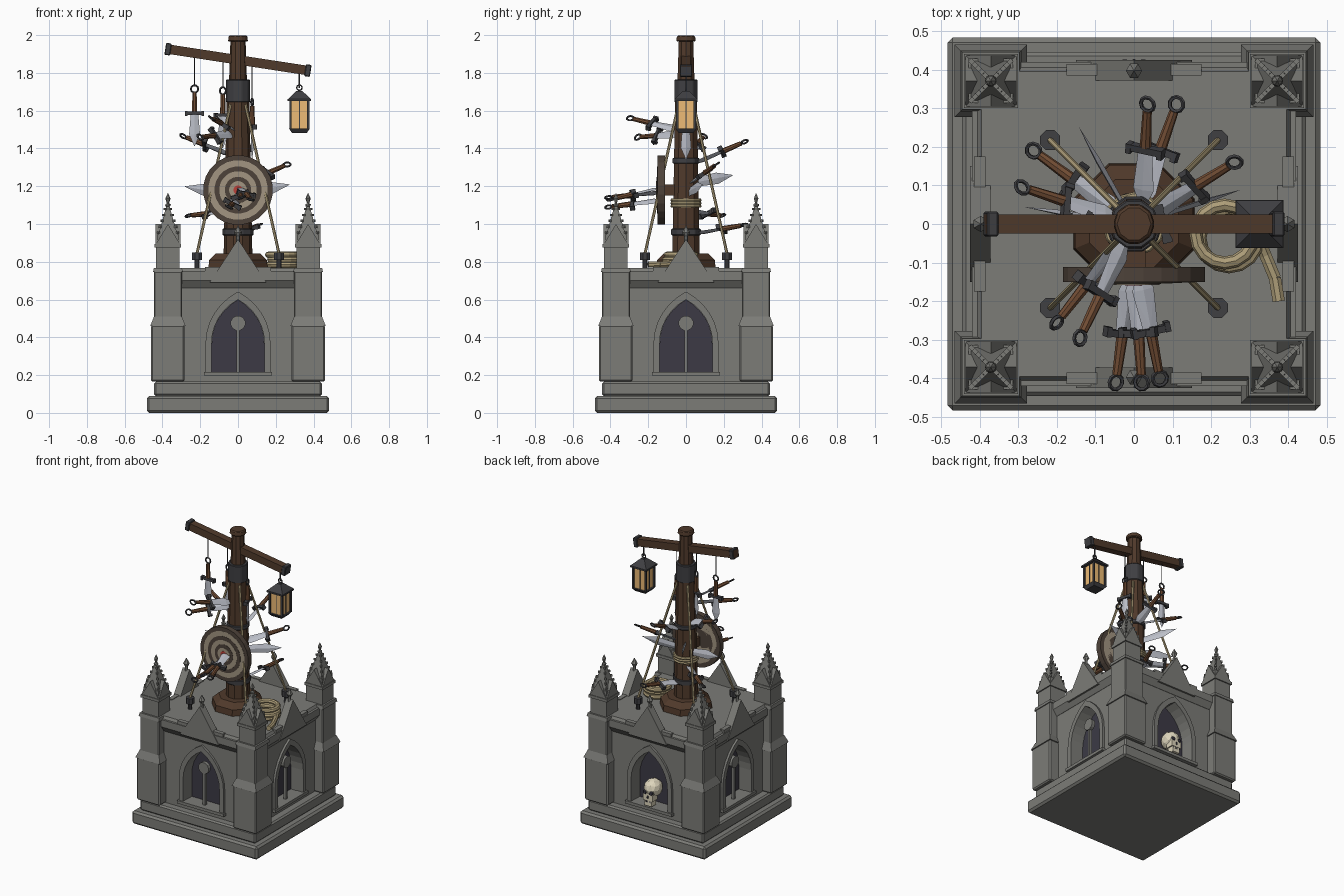
import bpy, bmesh, math
from mathutils import Matrix, Vector

if "Cube" in bpy.data.objects:
    bpy.data.objects.remove(bpy.data.objects["Cube"])
pi = math.pi
V = Vector

def mat(name, r, g, b):
    m = bpy.data.materials.new(name)
    m.diffuse_color = (r, g, b, 1)
    m.use_nodes = True
    m.node_tree.nodes["Principled BSDF"].inputs["Base Color"].default_value = m.diffuse_color
    return m

STONE = mat("stone", .2, .2, .185)
DARK = mat("niche_dark", .045, .042, .06)
WOOD = mat("wood", .08, .042, .024)
GRIP = mat("grip", .17, .075, .035)
IRON = mat("iron", .05, .05, .055)
STEEL = mat("steel", .5, .52, .58)
ROPE = mat("rope", .42, .34, .19)
GLASS = mat("lamp_glass", .85, .5, .18)
BONE = mat("bone", .72, .66, .5)
PALE = mat("target_pale", .36, .3, .22)
BROWN = mat("target_brown", .075, .055, .042)
RED = mat("target_red", .5, .05, .04)

def finish(name, bm, m, M=None, bevel=0):
    bmesh.ops.recalc_face_normals(bm, faces=bm.faces)
    me = bpy.data.meshes.new(name)
    bm.to_mesh(me)
    bm.free()
    me.materials.append(m)
    o = bpy.data.objects.new(name, me)
    bpy.context.collection.objects.link(o)
    if M:
        o.matrix_world = M
    if bevel:
        b = o.modifiers.new("bevel", 'BEVEL')
        b.width, b.segments = bevel, 1
    return o

def axis_frame(p, d, roll=0):
    z = V(d).normalized()
    x = z.cross(V((0, 0, 1)))
    x = V((1, 0, 0)) if x.length < 1e-4 else x.normalized()
    R = Matrix((x, z.cross(x), z)).transposed().to_4x4()
    return Matrix.Translation(p) @ R @ Matrix.Rotation(roll, 4, 'Z')

def tube(name, p, q, r1, r2, n, m, bevel=0, M=Matrix()):
    # n-sided tapered bar; with n=4 the radius is the half width
    p, q = V(p), V(q)
    k = 1 / math.cos(pi / 4) if n == 4 else 1
    L = (q - p).length
    bm = bmesh.new()
    bmesh.ops.create_cone(bm, cap_ends=True, segments=n, radius1=r1 * k, radius2=r2 * k, depth=L,
                          matrix=Matrix.Translation((0, 0, L / 2)) @ Matrix.Rotation(pi / n, 4, 'Z'))
    bmesh.ops.remove_doubles(bm, verts=bm.verts, dist=1e-5)
    return finish(name, bm, m, M @ axis_frame(p, q - p), bevel)

def up(name, x, y, z0, z1, r1, r2, n, m, bevel=0):
    return tube(name, (x, y, z0), (x, y, z1), r1, r2, n, m, bevel)

def box(name, c, s, m, M=Matrix()):
    bm = bmesh.new()
    bmesh.ops.create_cube(bm, size=1, matrix=Matrix.Translation(c) @ Matrix.Diagonal((*s, 1)))
    return finish(name, bm, m, M)

def ball(name, c, s, m, sub=1):
    bm = bmesh.new()
    bmesh.ops.create_icosphere(bm, subdivisions=sub, radius=1, matrix=Matrix.Translation(c) @ Matrix.Diagonal((*s, 1)))
    return finish(name, bm, m)

def prism(name, pts, y0, y1, m, M=Matrix()):
    bm = bmesh.new()
    f = bm.faces.new([bm.verts.new((x, y0, z)) for x, z in pts])
    g = bmesh.ops.extrude_face_region(bm, geom=[f])
    bmesh.ops.translate(bm, verts=[v for v in g['geom'] if isinstance(v, bmesh.types.BMVert)], vec=(0, y1 - y0, 0))
    return finish(name, bm, m, M)

def torus(name, M, R, r, a, b, m):
    bpy.ops.mesh.primitive_torus_add(major_radius=R, minor_radius=r, major_segments=a, minor_segments=b)
    o = bpy.context.object
    o.name, o.matrix_world = name, M
    o.data.materials.append(m)
    return o

def arch(w, z0, zs, rise, n=6):
    right = [(w * (2 * math.cos(t) - 1), zs + rise * math.sin(t) / math.sin(pi / 3))
             for t in [pi / 3 * i / n for i in range(n + 1)]]
    return [(-w, z0), (w, z0)] + right + [(-x, z) for x, z in right[-2::-1]]

# plinth, walls and cornice
up("plinth", 0, 0, 0, .09, .483, .483, 4, STONE, .013)
up("plinth_step", 0, 0, .09, .165, .445, .445, 4, STONE, .01)
walls = up("walls", 0, 0, .165, .7, .39, .39, 4, STONE)
up("cornice_slope", 0, 0, .66, .70, .392, .42, 4, STONE)
up("cornice", 0, 0, .70, .75, .42, .42, 4, STONE)
up("roof_slab", 0, 0, .75, .768, .405, .395, 4, STONE)

# four sides: niche, frame, tracery, gable
inner, outer = arch(.14, .215, .37, .23), arch(.172, .205, .37, .272)
for k in range(4):
    R = Matrix.Rotation(k * pi / 2, 4, 'Z')
    cut = prism("niche_cutter", inner, -.46, -.30, DARK, R)
    cut.hide_render = True
    cut.display_type = 'WIRE'
    cut.hide_set(True)
    b = walls.modifiers.new("niche", 'BOOLEAN')
    b.object, b.operation, b.solver = cut, 'DIFFERENCE', 'EXACT'
    prism("niche_back", arch(.139, .216, .37, .229), -.31, -.301, DARK, R)
    bm = bmesh.new()
    loops = [[bm.verts.new((x, y, z)) for x, z in pts] for pts, y in
             ((inner, -.385), (inner, -.405), (outer, -.405), (outer, -.385))]
    for i in range(4):
        a, c, n = loops[i], loops[(i + 1) % 4], len(inner)
        for j in range(n):
            bm.faces.new((a[j], a[(j + 1) % n], c[(j + 1) % n], c[j]))
    finish("arch_frame", bm, STONE, R)
    box("window_sill", (0, -.385, .207), (.36, .06, .02), STONE, R)
    if k != 2:
        box("mullion", (0, -.365, .33), (.018, .02, .24), STONE, R)
        tube("tracery_disc", (0, -.355, .475), (0, -.38, .475), .04, .04, 12, STONE, M=R)
    prism("gable", [(-.15, .69), (.15, .69), (0, .92)], -.425, -.372, STONE, R)
    box("gable_foot", (0, -.4, .76), (.35, .03, .025), STONE, R)
    tube("gable_finial_stem", (0, -.397, .9), (0, -.397, .95), .012, .008, 6, STONE, M=R)
    tube("gable_finial_low", (0, -.397, .935), (0, -.397, .955), .01, .021, 6, STONE, M=R)
    tube("gable_finial_tip", (0, -.397, .955), (0, -.397, .995), .021, 0, 6, STONE, M=R)

# corner piers with crocketed pinnacles
for sx in (-1, 1):
    for sy in (-1, 1):
        x, y = .371 * sx, .371 * sy
        up("pier_lower", x, y, .165, .465, .089, .089, 4, STONE, .008)
        up("pier_setoff", x, y, .46, .51, .094, .074, 4, STONE)
        up("pier_upper", x, y, .5, .75, .074, .074, 4, STONE, .006)
        up("pier_cap", x, y, .745, .768, .079, .074, 4, STONE)
        up("pinnacle_shaft", x, y, .765, .88, .062, .062, 4, STONE)
        up("pinnacle_band", x, y, .875, .895, .07, .07, 4, STONE)
        up("pinnacle_block", x, y, .89, .945, .058, .058, 4, STONE)
        for a in range(2):
            M = Matrix.Translation((x, y, 0)) @ Matrix.Rotation(a * pi / 2, 4, 'Z')
            prism("pinnacle_gable", [(-.066, .89), (.066, .89), (0, 1.0)], -.066, .066, STONE, M)
        up("spire", x, y, .94, 1.11, .052, .004, 4, STONE)
        for i in range(5):
            w, z = .05 - .009 * i, .955 + .031 * i
            for a in range(4):
                t = pi / 4 + a * pi / 2
                M = Matrix.Translation((x + 1.42 * w * math.cos(t), y + 1.42 * w * math.sin(t), z)) @ Matrix.Rotation(t, 4, 'Z')
                box("crocket", (0, 0, 0), (.013, .011, .012), STONE, M)
        ball("pinnacle_bead", (x, y, 1.1), (.017, .017, .012), STONE)
        up("pinnacle_tip_low", x, y, 1.11, 1.135, .006, .014, 6, STONE)
        up("pinnacle_tip", x, y, 1.135, 1.165, .014, 0, 6, STONE)

# post and its bands
up("post_base", 0, 0, .765, .81, .17, .165, 8, WOOD)
up("post_base_top", 0, 0, .81, .845, .165, .125, 8, WOOD)
up("post", 0, 0, .84, 1.68, .076, .06, 10, WOOD)
up("post_upper", 0, 0, 1.68, 1.975, .05, .04, 10, WOOD)
up("post_cap", 0, 0, 1.965, 1.998, .055, .05, 10, WOOD, .006)
for z0, z1, r in ((.94, .975, .083), (1.32, 1.35, .075), (1.645, 1.765, .065)):
    up("iron_band", 0, 0, z0, z1, r, r, 10, IRON, .004)
for i in range(3):
    torus("rope_wrap", Matrix.Translation((0, 0, 1.095 + .016 * i)), .074, .009, 12, 6, ROPE)

# slanted crossbeam
A, B = V((-.385, 0, 1.928)), V((.385, 0, 1.81))
tube("crossbeam", A, B, .025, .025, 4, WOOD)
for p, q in ((A, B), (B, A)):
    tube("beam_cap", p, p + (q - p).normalized() * .03, .032, .032, 4, IRON, .004)
def beam_z(x):
    return 1.869 - .153 * x

# lantern
lx = .325
up("lantern_hanger", lx, 0, 1.72, beam_z(lx), .004, .004, 6, IRON)
torus("lantern_ring", Matrix.Translation((lx, 0, 1.722)) @ Matrix.Rotation(pi / 2, 4, 'X'), .014, .004, 10, 5, IRON)
up("lantern_roof", lx, 0, 1.66, 1.705, .062, .015, 4, IRON)
up("lantern_eave", lx, 0, 1.65, 1.661, .062, .062, 4, IRON)
up("lantern_glass", lx, 0, 1.505, 1.655, .042, .042, 4, GLASS)
up("lantern_floor", lx, 0, 1.483, 1.505, .04, .055, 4, IRON)
for i in range(4):
    t = pi / 4 + i * pi / 2
    up("lantern_post", lx + .066 * math.cos(t), .066 * math.sin(t), 1.5, 1.655, .006, .006, 4, IRON)
    box("lantern_bar", (.043, 0, 1.58), (.004, .005, .15), IRON, Matrix.Translation((lx, 0, 0)) @ Matrix.Rotation(i * pi / 2, 4, 'Z'))

# daggers: ring, grip, guard and blade along local z
def blade(M, z0, z1, w=.02):
    bm = bmesh.new()
    zm = z0 + (z1 - z0) * .62
    for p in ((w, 0, z0), (-w, 0, z0), (0, .006, z0), (0, -.006, z0), (w * 1.45, 0, zm),
              (-w * 1.45, 0, zm), (0, .007, zm), (0, -.007, zm), (0, 0, z1)):
        bm.verts.new(p)
    bmesh.ops.convex_hull(bm, input=bm.verts)
    finish("dagger_blade", bm, STEEL, M)

def dagger(p, q, roll):
    M = axis_frame(V(p), V(q) - V(p), roll)
    torus("dagger_ring", M @ Matrix.Rotation(pi / 2, 4, 'X'), .019, .0055, 10, 5, IRON)
    tube("dagger_grip", (0, 0, .02), (0, 0, .12), .012, .015, 8, GRIP, M=M)
    box("dagger_guard", (0, 0, .128), (.096, .022, .018), IRON, M)
    for s in (-1, 1):
        box("guard_tip", (s * .044, 0, .131), (.014, .026, .026), IRON, M)
    blade(M, .135, .305)

for p, q, roll in (
        ((.035, .31, 1.435), (.02, 0, 1.30), .4), ((.11, .31, .995), (0, 0, .94), .3),
        ((.26, .16, 1.315), (0, 0, 1.20), -.5), ((-.26, .19, 1.045), (0, 0, 1.07), .4),
        ((-.29, .095, 1.465), (0, 0, 1.35), -.6), ((-.20, -.255, 1.46), (0, 0, 1.48), .9),
        ((-.14, -.295, 1.56), (0, 0, 1.49), .6),
        ((-.047, -.41, 1.09), (-.005, -.1, 1.13), .5), ((.02, -.41, 1.14), (0, -.1, 1.17), -.4),
        ((.067, -.40, 1.13), (.01, -.1, 1.2), .2)):
    dagger(p, q, roll)
for x, z, roll in ((-.23, 1.715, 0), (-.08, 1.705, .5), (.075, 1.645, 1.3)):
    dagger((x, 0, z), (x, 0, z - .3), roll)
    up("dagger_string", x, 0, z + .015, beam_z(x), .003, .003, 5, IRON)
# blade points jutting from the post
for p, z in (((.28, .09), 1.21), ((-.29, .045), 1.20), ((-.145, .255), 1.26)):
    blade(axis_frame(V((0, 0, z - .05)), V((*p, .05)), pi / 2 - .15), .03, V(p).length, .021)

# round target
for i, (r, m) in enumerate(((.185, BROWN), (.158, PALE), (.125, BROWN), (.1, PALE), (.07, BROWN), (.047, PALE), (.024, RED))):
    tube("target_ring", (0, -.112, 1.18), (0, -.15 - .0015 * i, 1.18), r, r, 24, m)
box("target_bracket", (0, -.09, 1.18), (.06, .06, .06), WOOD)

# stay ropes and pegs
for sx in (-1, 1):
    for sy in (-1, 1):
        x, y = .217 * sx, .217 * sy
        up("peg", x, y, .765, .82, .013, .013, 8, IRON)
        up("peg_head", x, y, .81, .85, .028, .028, 8, IRON)
        tube("stay_rope", (x, y, .845), (.04 * sx, .04 * sy, 1.63), .008, .008, 6, ROPE)

# coiled rope with loose tail
for i, (dx, dy) in enumerate(((0, 0), (.006, -.006), (-.005, .004))):
    torus("rope_coil", Matrix.Translation((.24 + dx, -.03 + dy, .785 + .026 * i)), .075, .017, 16, 8, ROPE)
tail = [(.27, .035, .825), (.315, -.02, .81), (.34, -.08, .79), (.365, -.14, .786), (.375, -.2, .785)]
for p, q in zip(tail, tail[1:]):
    tube("rope_tail", p, q, .017, .017, 8, ROPE)

# skull in the back niche
ball("skull_cranium", (0, .36, .335), (.06, .066, .062), BONE, 2)
box("skull_cheeks", (0, .393, .29), (.075, .055, .05), BONE)
box("skull_jaw", (0, .393, .25), (.056, .05, .045), BONE)
for s in (-1, 1):
    ball("skull_eye", (s * .024, .415, .318), (.017, .013, .018), DARK)
ball("skull_nose", (0, .42, .29), (.008, .008, .012), DARK)
for i in range(5):
    box("skull_tooth_gap", ((i - 2) * .011, .4185, .262), (.003, .002, .02), DARK)
